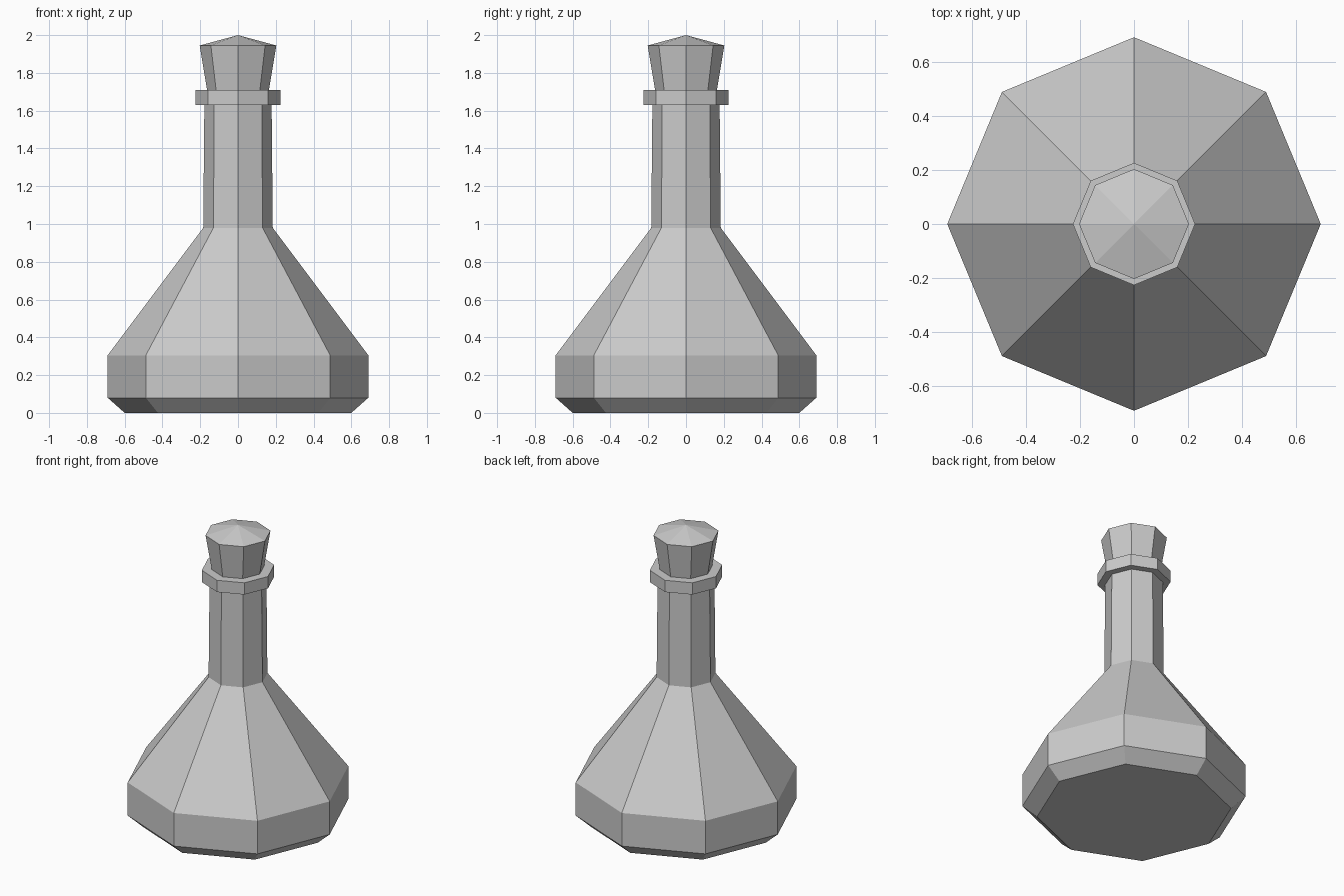
import bpy, bmesh
from math import cos, sin, pi

if "Cube" in bpy.data.objects:
    bpy.data.objects.remove(bpy.data.objects["Cube"])

SIDES = 8


def lathe(name, profile):
    """Faceted solid of revolution; a radius of 0 makes a pointed end."""
    bm = bmesh.new()
    rings = []
    for r, z in profile:
        if r == 0:
            rings.append([bm.verts.new((0, 0, z))] * SIDES)
        else:
            rings.append([bm.verts.new((r * cos(2 * pi * i / SIDES),
                                        r * sin(2 * pi * i / SIDES), z))
                          for i in range(SIDES)])
    for a, b in zip(rings, rings[1:]):
        for i in range(SIDES):
            j = (i + 1) % SIDES
            bm.faces.new(dict.fromkeys((a[i], a[j], b[j], b[i])))
    # Flat caps on open ends
    for ring in (rings[0][::-1], rings[-1]):
        if ring[0] is not ring[1]:
            bm.faces.new(ring)
    bmesh.ops.recalc_face_normals(bm, faces=bm.faces)
    mesh = bpy.data.meshes.new(name)
    bm.to_mesh(mesh)
    bm.free()
    obj = bpy.data.objects.new(name, mesh)
    bpy.context.collection.objects.link(obj)
    return obj


# Flask: chamfered base, short wall, sloping shoulder, neck and lip
lathe("flask_body", [(0.6, 0), (0.69, 0.08), (0.69, 0.305), (0.184, 0.98),
                     (0.178, 1.63), (0.226, 1.63), (0.226, 1.71)])

# Tapered stopper with a low pointed top
lathe("stopper", [(0.164, 1.71), (0.203, 1.945), (0, 2.0)])
